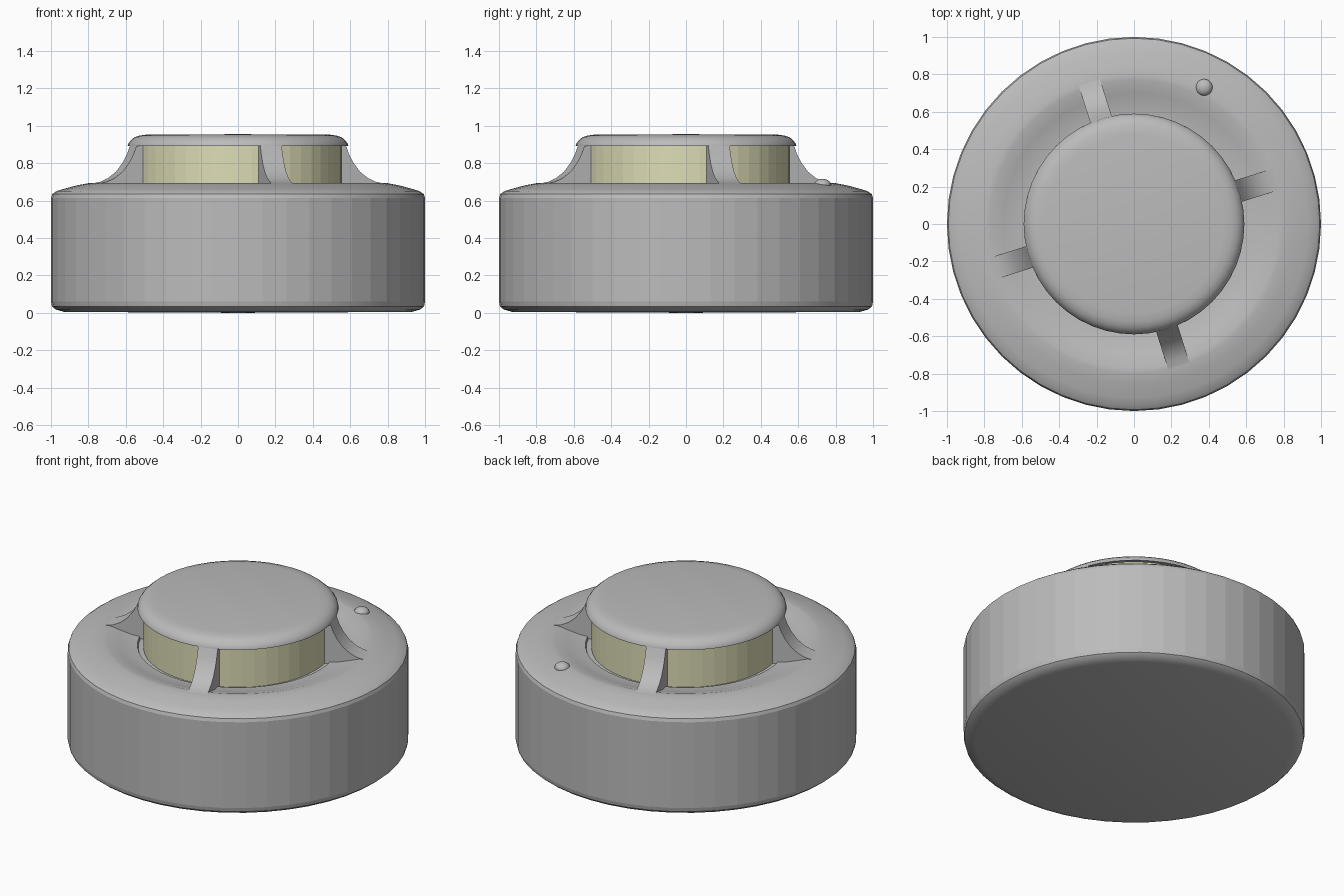
import bpy, bmesh, math
from mathutils import Matrix

if "Cube" in bpy.data.objects:
    bpy.data.objects.remove(bpy.data.objects["Cube"])


def material(name, rgb):
    m = bpy.data.materials.new(name)
    m.diffuse_color = (*rgb, 1.0)
    m.use_nodes = True
    m.node_tree.nodes["Principled BSDF"].inputs["Base Color"].default_value = m.diffuse_color
    return m


GREY = material("plastic grey", (0.50, 0.50, 0.50))
CREAM = material("cream mesh", (0.73, 0.72, 0.47))


def finish(bm, name, mat, flat_walls=False, sharp=32):
    """Shade smooth with sharp creases; upright walls may stay faceted."""
    bmesh.ops.recalc_face_normals(bm, faces=bm.faces)
    bm.normal_update()
    for f in bm.faces:
        f.smooth = not (flat_walls and abs(f.normal.z) < 0.05)
    for e in bm.edges:
        if len(e.link_faces) == 2:
            e.smooth = e.calc_face_angle() < math.radians(sharp)
    me = bpy.data.meshes.new(name)
    bm.to_mesh(me)
    bm.free()
    me.materials.append(mat)
    ob = bpy.data.objects.new(name, me)
    bpy.context.collection.objects.link(ob)
    return ob


def lathe(name, profile, mat, segs=48, flat_walls=False):
    """Spin an (r, z) profile; ends at r = 0 become single poles."""
    bm = bmesh.new()
    rings = []
    for r, z in profile:
        if r == 0:
            rings.append([bm.verts.new((0, 0, z))] * segs)
        else:
            rings.append([bm.verts.new((r * math.cos(2 * math.pi * i / segs),
                                        r * math.sin(2 * math.pi * i / segs), z))
                          for i in range(segs)])
    for a, b in zip(rings, rings[1:]):
        for i in range(segs):
            j = (i + 1) % segs
            quad = list(dict.fromkeys((a[i], a[j], b[j], b[i])))
            bm.faces.new(quad)
    return finish(bm, name, mat, flat_walls)


# Main housing: drum with bevelled base, sloped shoulder and dished top
lathe("housing", [(0, 0.0), (0.93, 0.005), (0.975, 0.018), (0.995, 0.035), (1.0, 0.06),
                  (1.0, 0.615), (0.993, 0.635), (0.97, 0.651), (0.93, 0.663),
                  (0.86, 0.682), (0.80, 0.693), (0.77, 0.693), (0.70, 0.672),
                  (0.64, 0.656), (0.59, 0.65), (0.585, 0.635), (0.0, 0.635)],
      GREY, flat_walls=True)

# Sensor screen between housing and cap
lathe("sensor_screen", [(0, 0.62), (0.555, 0.62), (0.555, 0.91), (0, 0.91)],
      CREAM, flat_walls=True)

# Cap with a rounded, slightly flared rim
lathe("cap", [(0, 0.90), (0.56, 0.90), (0.59, 0.892), (0.588, 0.903), (0.574, 0.922),
              (0.555, 0.938), (0.525, 0.948), (0.48, 0.954), (0, 0.955)], GREY)

# Four concave ribs carrying the cap
rib_profile = [(0.54, 0.62), (0.54, 0.915), (0.575, 0.915), (0.588, 0.89), (0.605, 0.845),
               (0.63, 0.80), (0.665, 0.755), (0.71, 0.72), (0.755, 0.70), (0.80, 0.692),
               (0.80, 0.62)]
for k in range(4):
    bm = bmesh.new()
    sides = [[bm.verts.new((r, y, z)) for r, z in rib_profile] for y in (-0.06, 0.06)]
    n = len(rib_profile)
    for i in range(n):
        j = (i + 1) % n
        bm.faces.new((sides[0][i], sides[0][j], sides[1][j], sides[1][i]))
    bm.faces.new(sides[0])
    bm.faces.new(sides[1])
    bm.transform(Matrix.Rotation(math.radians(17.5 + 90 * k), 4, 'Z'))
    finish(bm, f"rib_{k + 1}", GREY)

# Small indicator dome on the shoulder
bm = bmesh.new()
bmesh.ops.create_uvsphere(bm, u_segments=20, v_segments=12, radius=0.045)
bm.transform(Matrix.Translation((0.375, 0.73, 0.685)) @ Matrix.Diagonal((1, 1, 0.7, 1)))
finish(bm, "indicator_dome", GREY)
